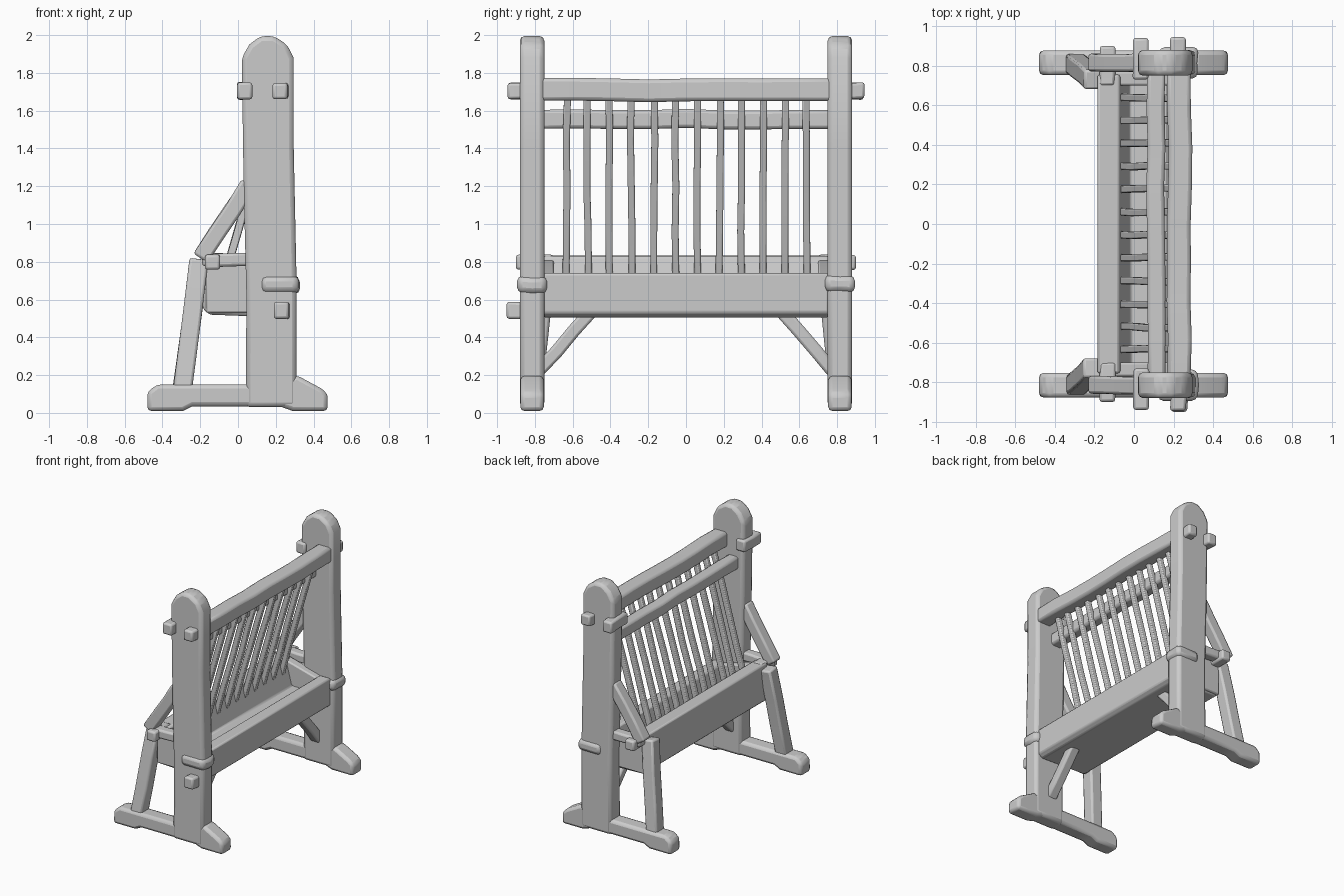
import bpy, bmesh, random
from mathutils import Vector

random.seed(4)
cube = bpy.data.objects.get("Cube")
if cube:
    bpy.data.objects.remove(cube, do_unlink=True)

wood = bpy.data.materials.new("weathered_grey")
wood.use_nodes = True
GREY = (0.6, 0.6, 0.6, 1)
wood.diffuse_color = GREY
wood.node_tree.nodes["Principled BSDF"].inputs["Base Color"].default_value = GREY


def loft(name, rings, bevel):
    """Skin matching rings of points, cap the ends and soften the edges."""
    bm = bmesh.new()
    loops = [[bm.verts.new(p) for p in ring] for ring in rings]
    n = len(loops[0])
    for a, b in zip(loops, loops[1:]):
        for i in range(n):
            j = (i + 1) % n
            bm.faces.new((a[i], a[j], b[j], b[i]))
    bm.faces.new(loops[0][::-1])
    bm.faces.new(loops[-1])
    bmesh.ops.recalc_face_normals(bm, faces=bm.faces)
    mesh = bpy.data.meshes.new(name)
    bm.to_mesh(mesh)
    bm.free()
    mesh.materials.append(wood)
    obj = bpy.data.objects.new(name, mesh)
    bpy.context.collection.objects.link(obj)
    mod = obj.modifiers.new("worn_edges", "BEVEL")
    mod.width, mod.segments, mod.limit_method = bevel, 2, "ANGLE"
    bpy.ops.object.select_all(action="DESELECT")
    obj.select_set(True)
    bpy.context.view_layer.objects.active = obj
    bpy.ops.object.shade_smooth_by_angle()
    return obj


def prism(name, profile, y0, y1, bevel=0.02):
    """Extrude an x-z outline along y."""
    return loft(name, [[(x, y, z) for x, z in profile] for y in (y0, y1)], bevel)


def beam(name, a, b, w, h, cuts=3, wobble=0.004, bevel=0.014):
    """Hewn timber from a to b; w lies sideways and h across it."""
    a, b = Vector(a), Vector(b)
    d = (b - a).normalized()
    ref = Vector((1, 0, 0)) if abs(d.y) > 0.5 else Vector((0, 1, 0))
    u = (ref - d * ref.dot(d)).normalized()
    v = d.cross(u)
    rings = []
    for k in range(cuts + 1):
        c = a.lerp(b, k / cuts)
        c += (u * random.uniform(-1, 1) + v * random.uniform(-1, 1)) * wobble
        rings.append([c + u * w / 2 * i + v * h / 2 * j
                      for i, j in ((-1, -1), (1, -1), (1, 1), (-1, 1))])
    return loft(name, rings, bevel)


POST = [(0.04, 0.03), (0.31, 0.03), (0.31, 0.7), (0.295, 1.4), (0.295, 1.88),
        (0.26, 1.95), (0.19, 1.995), (0.12, 1.995), (0.06, 1.95), (0.02, 1.88),
        (0.03, 1.2), (0.045, 0.6)]
FOOT = [(-0.48, 0.01), (-0.29, 0.01), (-0.24, 0.035), (0.22, 0.035),
        (0.29, 0.01), (0.475, 0.01), (0.475, 0.1), (0.44, 0.13), (0.31, 0.2),
        (0.22, 0.15), (-0.43, 0.15), (-0.48, 0.11)]

# End frames, repeated on both sides
for s, side in ((-1, "right"), (1, "left")):
    y = 0.815 * s
    prism(side + "_post", POST, y - 0.065, y + 0.065, 0.025)
    prism(side + "_foot", FOOT, y - 0.062, y + 0.062, 0.022)
    beam(side + "_rear_leg", (-0.3, y, 0.1), (-0.205, 0.73 * s, 0.81), 0.1, 0.1)
    beam(side + "_arm_brace", (-0.2, y, 0.82), (0.06, y, 1.21), 0.09, 0.09)
    beam(side + "_arm_rail", (-0.19, y, 0.81), (0.06, y, 0.81), 0.08, 0.07)
    beam(side + "_arm_peg", (-0.135, 0.7 * s, 0.8), (-0.135, 0.9 * s, 0.8), 0.08, 0.08, 2)
    beam(side + "_knee_brace", (0.15, 0.78 * s, 0.22), (0.15, 0.5 * s, 0.54), 0.08, 0.07)
    beam(side + "_back_rail_peg", (0.035, 0.73 * s, 1.705), (0.035, 0.94 * s, 1.705), 0.08, 0.09, 2)
    beam(side + "_post_collar", (0.225, 0.735 * s, 0.68), (0.225, 0.895 * s, 0.68), 0.2, 0.09, 2, 0.006, 0.03)

beam("right_lower_peg", (0.23, -0.95, 0.54), (0.23, -0.8, 0.54), 0.08, 0.09, 2)

# Long rails joining the posts
beam("front_top_rail", (0.23, -0.78, 1.71), (0.23, 0.78, 1.71), 0.12, 0.12, 8, 0.005, 0.02)
for s, side in ((-1, "right"), (1, "left")):
    beam(side + "_top_rail_end", (0.225, 0.78 * s, 1.705), (0.225, 0.945 * s, 1.705), 0.08, 0.085, 2)
beam("back_top_rail", (0.11, -0.78, 1.555), (0.11, 0.78, 1.555), 0.09, 0.1, 8, 0.005, 0.018)

# Feed trough: one hollow cross-section closed by end boards
TROUGH = [(-0.185, 0.55), (-0.15, 0.52), (0.25, 0.505), (0.285, 0.53), (0.285, 0.74),
          (0.19, 0.74), (0.16, 0.62), (-0.02, 0.62), (-0.075, 0.83), (-0.185, 0.835)]
prism("trough", TROUGH, -0.755, 0.755, 0.012)
END = [(-0.17, 0.53), (0.26, 0.53), (0.26, 0.72), (-0.08, 0.81), (-0.17, 0.81)]
for s, side in ((-1, "right"), (1, "left")):
    prism(side + "_trough_end", END, 0.7 * s, 0.77 * s, 0.01)

# Sloping rack slats
SLATS = 12
for i in range(SLATS):
    y = -0.635 + i * 1.275 / (SLATS - 1)
    beam("rack_slat_%02d" % (i + 1), (-0.07, y, 0.72), (0.205, y + random.uniform(-0.008, 0.008), 1.68),
         0.037, 0.04, 4, 0.003, 0.007)
